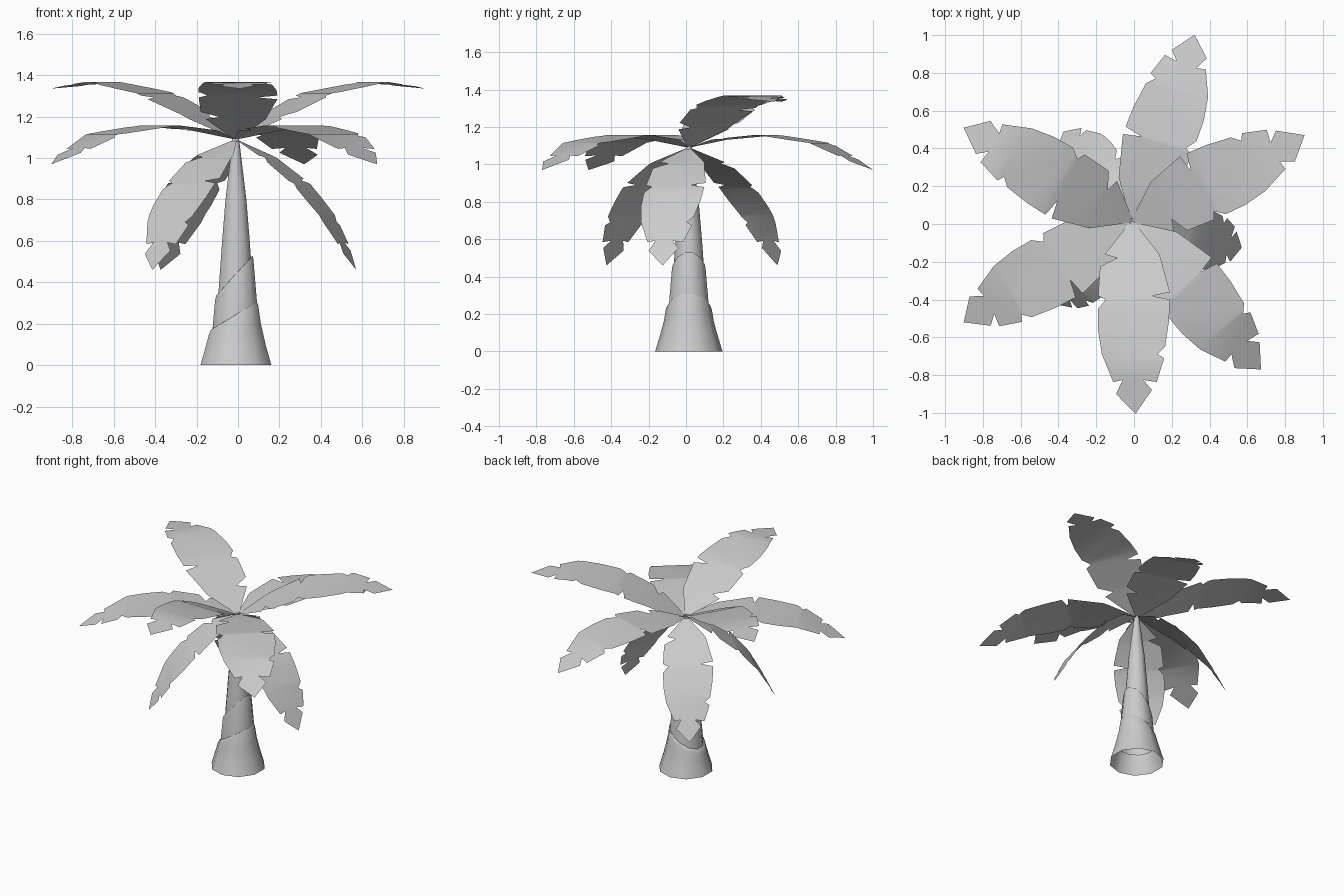
import bpy, bmesh
from math import sin, cos, pi, radians, hypot
from mathutils import Vector

if "Cube" in bpy.data.objects:
    bpy.data.objects.remove(bpy.data.objects["Cube"])

CX, CY = -0.01, 0.015


def lerp_table(table, t):
    """Piecewise-linear lookup: table rows are (t, value...)."""
    for a, b in zip(table, table[1:]):
        if t <= b[0] or b is table[-1]:
            f = (t - a[0]) / (b[0] - a[0])
            return [p + (q - p) * f for p, q in zip(a[1:], b[1:])]


def finish(bm, name, angle):
    me = bpy.data.meshes.new(name)
    bm.to_mesh(me)
    bm.free()
    ob = bpy.data.objects.new(name, me)
    bpy.context.collection.objects.link(ob)
    bpy.ops.object.select_all(action='DESELECT')
    ob.select_set(True)
    bpy.context.view_layer.objects.active = ob
    bpy.ops.object.shade_smooth_by_angle(angle=radians(angle))
    return ob


def tube(name, radii, rings, sides=10):
    """Open tube; each ring is (height, slope along x, radius offset)."""
    bm = bmesh.new()
    loops = []
    for h, slope, off in rings:
        loop = []
        for i in range(sides):
            a = 2 * pi * (i + 0.5) / sides
            r = lerp_table(radii, h)[0]
            for _ in range(3):
                z = h + slope * r * cos(a)
                r = lerp_table(radii, z)[0] + off
            loop.append(bm.verts.new((CX + r * cos(a), CY + r * sin(a), z)))
        loops.append(loop)
    for lo, hi in zip(loops, loops[1:]):
        for i in range(sides):
            j = (i + 1) % sides
            bm.faces.new((lo[i], lo[j], hi[j], hi[i]))
    return finish(bm, name, 60)


# Trunk core and two slanted bark sheaths with a rolled-in lip
tube("trunk_core", [(0.2, .1), (0.6, .07), (0.8, .053), (1.1, .015)],
     [(0.25, 0, 0), (0.6, 0, 0), (0.8, 0, 0), (1.1, 0, 0)])
tube("lower_sheath", [(0, .18), (.08, .156), (.17, .131), (.31, .11)],
     [(0, 0, 0), (.08, .1, 0), (.16, .35, 0), (.225, .6, 0), (.243, .6, -.004), (.245, .6, -.022)])
tube("middle_sheath", [(.12, .122), (.25, .11), (.35, .101), (.54, .085)],
     [(.12, 0, 0), (.25, .4, 0), (.42, 1.1, 0), (.44, 1.1, -.003), (.442, 1.1, -.02)], 12)

# Ragged leaf outline (u along, v across), length about 1.02
RIGHT = [(.19, -.145), (.21, -.08), (.26, -.17), (.42, -.18), (.44, -.14), (.49, -.18),
         (.6, -.18), (.72, -.16), (.86, -.10), (.85, -.05), (.92, -.085)]
LEFT = [(.9, .105), (.85, .06), (.86, .13), (.74, .17), (.72, .135), (.68, .175),
        (.55, .195), (.44, .2), (.42, .105), (.4, .2), (.19, .145)]
OUTLINE = [(0, -.008)] + RIGHT + [(1.02, .018)] + LEFT + [(0, .008)]


def leaf(name, profile, heading, width):
    """Cut the flat outline at the profile stations, bend it, then turn it."""
    arc, stations = 0, [(0, *profile[0])]
    for a, b in zip(profile, profile[1:]):
        arc += hypot(b[0] - a[0], b[1] - a[1])
        stations.append((arc, *b))
    stations = [(s / arc, d, z) for s, d, z in stations]
    bm = bmesh.new()
    bm.faces.new([bm.verts.new((u / 1.02, v * width, 0)) for u, v in OUTLINE])
    for s in stations[1:-1]:
        bmesh.ops.bisect_plane(bm, geom=bm.verts[:] + bm.edges[:] + bm.faces[:],
                               plane_co=(s[0], 0, 0), plane_no=(1, 0, 0))
    c, n = cos(radians(heading)), sin(radians(heading))
    for vert in bm.verts:
        d, z = lerp_table(stations, vert.co.x)
        v = vert.co.y
        vert.co = Vector((CX + d * c - v * n, CY + d * n + v * c, z))
    return finish(bm, name, 40)


# Three tiers of three leaves: side profile (reach, height), headings, width
TIERS = {
    "upper_leaf": ([(0, 1.09), (.22, 1.212), (.44, 1.313), (.74, 1.368), (1.02, 1.335)],
                   (25.5, 150, 270), 1),
    "middle_leaf": ([(0, 1.09), (.17, 1.132), (.44, 1.158), (.74, 1.115), (1.04, .97)],
                    (70.5, 210, 310), 1),
    "lower_leaf": ([(0, 1.09), (.17, 1.0), (.33, .87), (.45, .73), (.53, .59), (.597, .46)],
                   (126, 226, 345), .86),
}
for tier, (profile, headings, width) in TIERS.items():
    for i, heading in enumerate(headings):
        leaf(f"{tier}_{i + 1}", profile, heading, width)
